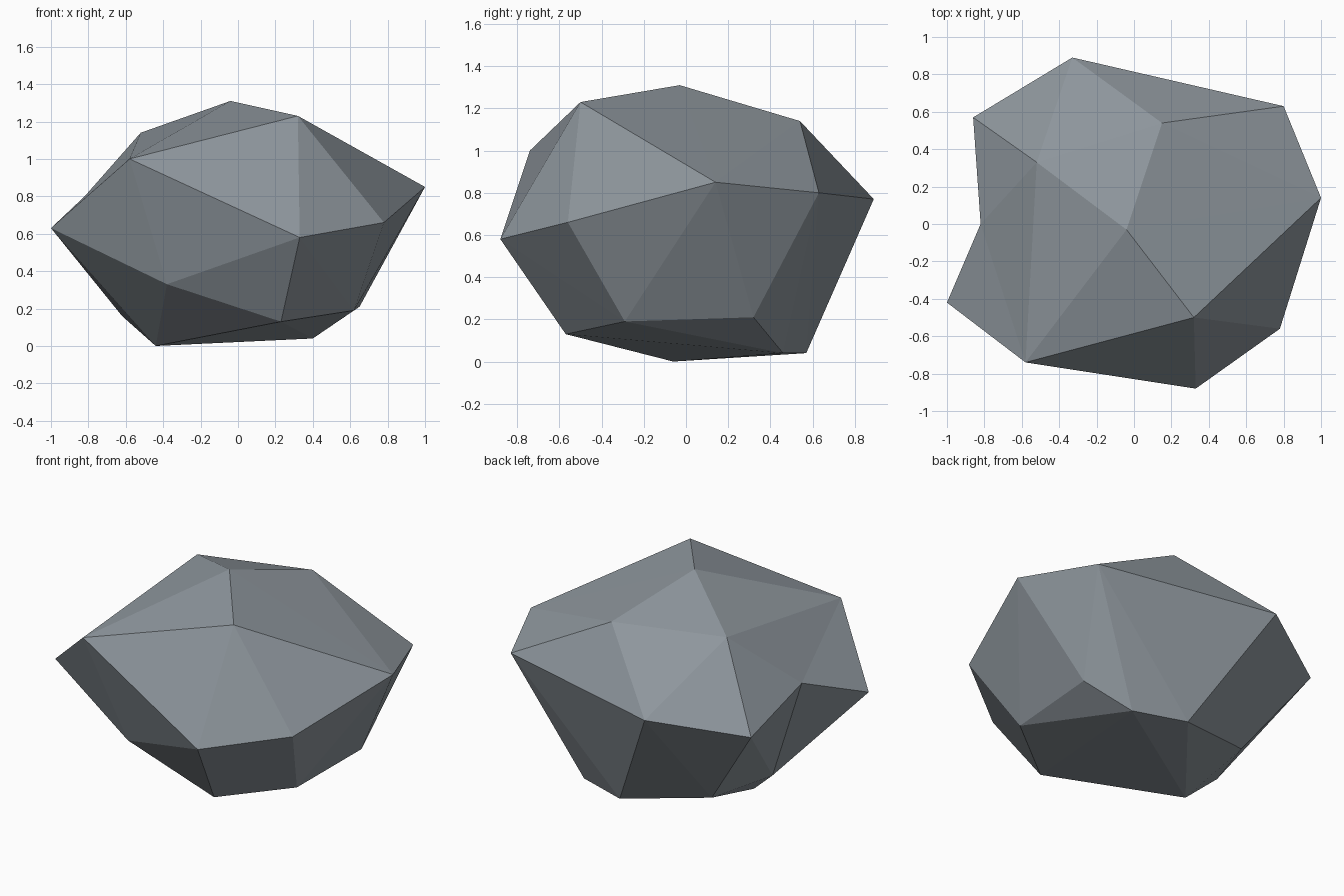
import bpy
import bmesh

cube = bpy.data.objects.get("Cube")
if cube:
    bpy.data.objects.remove(cube, do_unlink=True)

# Stone colour
stone = bpy.data.materials.new("slate_grey")
stone.use_nodes = True
colour = (0.27, 0.305, 0.335, 1.0)
stone.diffuse_color = colour
shader = next(n for n in stone.node_tree.nodes if n.type == "BSDF_PRINCIPLED")
shader.inputs["Base Color"].default_value = colour
shader.inputs["Roughness"].default_value = 0.9

# Corners of the boulder, from the crown down to the base
crown = [(-.04, -.03, 1.31), (.32, -.5, 1.23), (.15, .54, 1.14)]
girdle = [(-.33, .89, .77), (.8, .63, .8), (1, .14, .85), (.78, -.56, .66), (.33, -.88, .58)]
base = [(-.38, -.57, .33), (-.62, .01, .16), (-.44, -.06, 0), (.23, -.57, .13),
        (.62, -.29, .19), (.65, .32, .21), (.4, .46, .04), (.07, .57, .04), (-.47, .41, .13)]

# Corners around the hollow in the side
shoulder = (-.52, .33, 1.14)
brow = (-.58, -.74, 1)
side_front = (-1, -.42, .63)
side_back = (-.86, .57, .68)
hollow = (-.82, 0, .8)

# Chiselled body as a hull of its corners
bm = bmesh.new()
for co in crown + girdle + base + [brow]:
    bm.verts.new(co)
top, front, back = [bm.verts.new(co) for co in (shoulder, side_front, side_back)]
result = bmesh.ops.convex_hull(bm, input=bm.verts[:])
spare = [v for v in result["geom_interior"] if isinstance(v, bmesh.types.BMVert)]
bmesh.ops.delete(bm, geom=spare, context="VERTS")

# Open the side and fan the gap down to the hollow
opened = [e for e in bm.edges if front in e.verts and (top in e.verts or back in e.verts)]
bmesh.ops.delete(bm, geom=opened, context="EDGES")
rim = [e for e in bm.edges if e.is_boundary]
dip = bm.verts.new(hollow)
for edge in rim:
    bm.faces.new((edge.verts[0], edge.verts[1], dip))
bmesh.ops.recalc_face_normals(bm, faces=bm.faces[:])

mesh = bpy.data.meshes.new("boulder")
bm.to_mesh(mesh)
bm.free()
mesh.materials.append(stone)
boulder = bpy.data.objects.new("boulder", mesh)
bpy.context.collection.objects.link(boulder)
